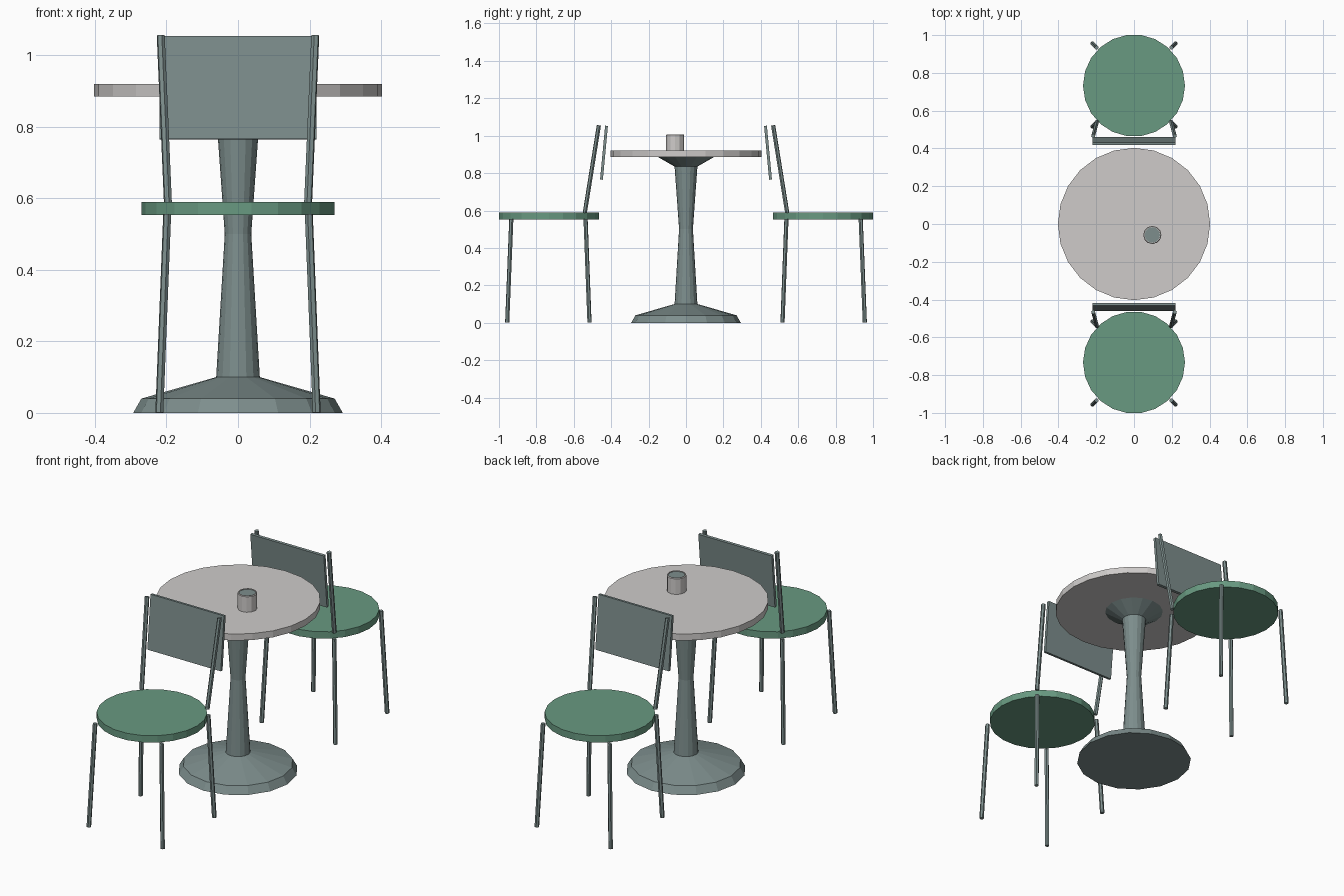
import bpy, bmesh, math
from mathutils import Vector, Matrix

cube = bpy.data.objects.get("Cube")
if cube:
    bpy.data.objects.remove(cube, do_unlink=True)


def material(name, rgb):
    m = bpy.data.materials.new(name)
    m.use_nodes = True
    m.diffuse_color = (*rgb, 1)
    m.node_tree.nodes["Principled BSDF"].inputs["Base Color"].default_value = (*rgb, 1)
    return m


METAL = material("grey teal metal", (0.205, 0.27, 0.265))
GREEN = material("green seat", (0.14, 0.32, 0.22))
STONE = material("pale stone", (0.62, 0.6, 0.59))


def finish(name, bm, *mats):
    bmesh.ops.recalc_face_normals(bm, faces=bm.faces)
    mesh = bpy.data.meshes.new(name)
    bm.to_mesh(mesh)
    bm.free()
    for m in mats:
        mesh.materials.append(m)
    ob = bpy.data.objects.new(name, mesh)
    bpy.context.collection.objects.link(ob)
    return ob


def lathe(name, profile, sides, mats, x=0, y=0):
    """Stack flat-sided rings of (radius, z) and cap both ends."""
    bm = bmesh.new()
    rings = []
    for r, z in profile:
        angles = [math.tau * i / sides for i in range(sides)]
        rings.append([bm.verts.new((x + r * math.cos(a), y + r * math.sin(a), z)) for a in angles])
    for a, b in zip(rings, rings[1:]):
        for i in range(sides):
            j = (i + 1) % sides
            bm.faces.new((a[i], a[j], b[j], b[i]))
    bm.faces.new(rings[0][::-1])
    top = bm.faces.new(rings[-1])
    top.material_index = len(mats) - 1
    return finish(name, bm, *mats)


def rod(name, start, end, radius=0.0115, sides=6):
    a, b = Vector(start), Vector(end)
    turn = (b - a).to_track_quat('Z', 'Y').to_matrix().to_4x4()
    bm = bmesh.new()
    bmesh.ops.create_cone(bm, cap_ends=True, segments=sides, radius1=radius, radius2=radius,
                          depth=(b - a).length, matrix=Matrix.Translation((a + b) / 2) @ turn)
    return finish(name, bm, METAL)


def chair(label, side):
    """Side is -1 for the front chair, 1 for the rear one; the back rests toward the table."""
    lathe(label + "_seat", [(0.27, 0.553), (0.27, 0.59)], 22, [GREEN], y=side * 0.733)
    for hand, x in (("left", 1), ("right", -1)):
        rod(f"{label}_{hand}_outer_leg", (x * 0.22, side * 0.956, 0.001), (x * 0.198, side * 0.934, 0.555))
        rod(f"{label}_{hand}_inner_leg", (x * 0.22, side * 0.516, 0.001), (x * 0.198, side * 0.537, 0.555))
        rod(f"{label}_{hand}_back_post", (x * 0.196, side * 0.541, 0.588), (x * 0.216, side * 0.466, 1.055))
    # leaning backrest panel
    low, high = Vector((0, side * 0.452, 0.765)), Vector((0, side * 0.425, 1.053))
    tilt = (high - low).to_track_quat('Z', 'Y').to_matrix().to_4x4()
    size = Matrix.Diagonal((0.438, 0.015, (high - low).length, 1))
    if abs((tilt @ Vector((1, 0, 0))).x) < 0.5:
        size = Matrix.Diagonal((0.015, 0.438, (high - low).length, 1))
    bm = bmesh.new()
    bmesh.ops.create_cube(bm, size=1, matrix=Matrix.Translation((low + high) / 2) @ tilt @ size)
    finish(label + "_backrest", bm, METAL)


# table
lathe("table_pedestal", [(0.293, 0), (0.27, 0.04), (0.061, 0.1), (0.037, 0.5),
                         (0.061, 0.835), (0.15, 0.886)], 16, [METAL])
lathe("table_top", [(0.403, 0.885), (0.403, 0.92)], 24, [STONE])

# cup with dark drink surface
lathe("cup", [(0.048, 0.919), (0.048, 1.003), (0.045, 1.007), (0.041, 1.007), (0.041, 1.003)],
      12, [STONE, METAL], x=0.097, y=-0.058)

chair("front_chair", -1)
chair("rear_chair", 1)
